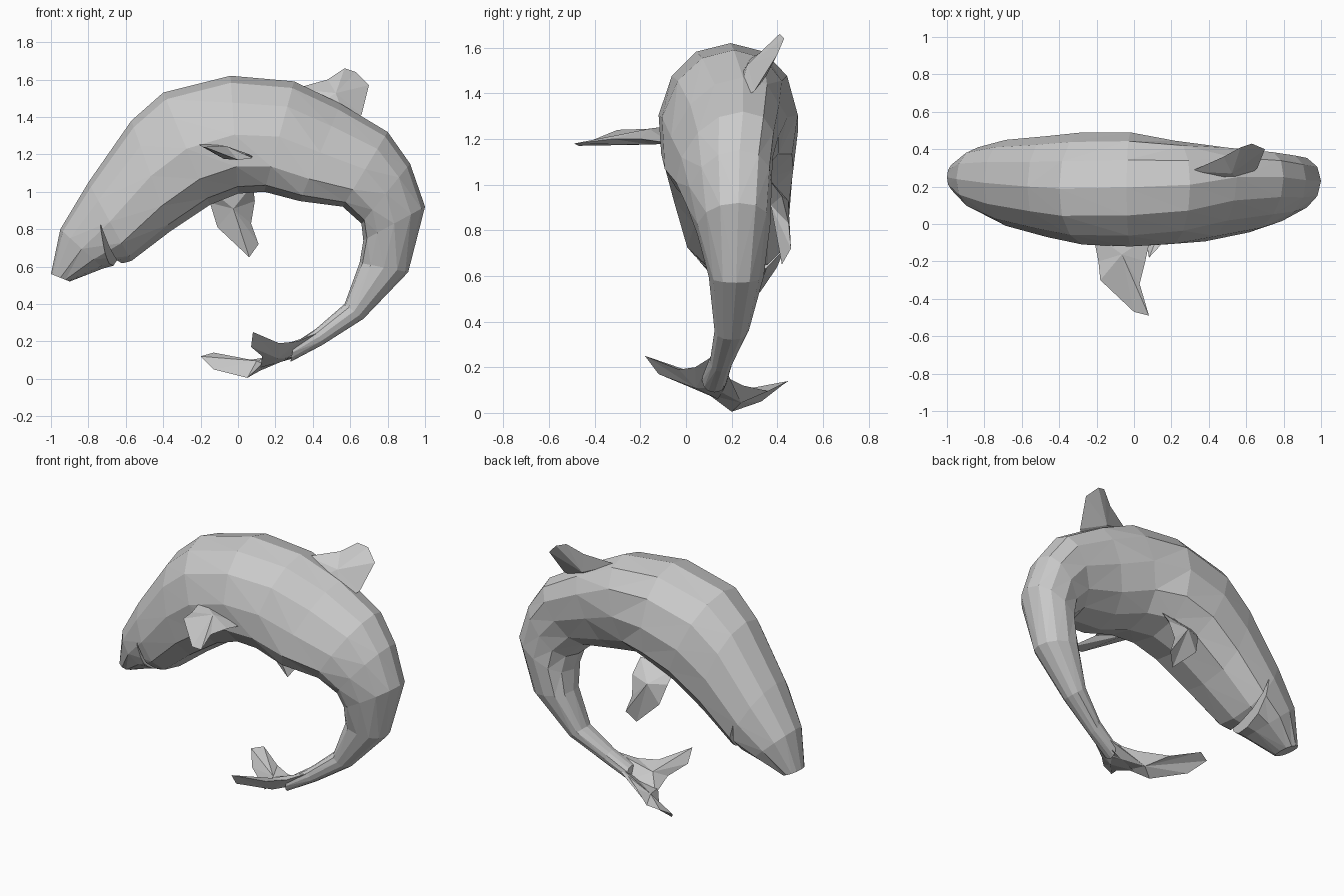
import bpy, bmesh
from math import sin, cos, pi, copysign
from mathutils import Vector

if "Cube" in bpy.data.objects:
    bpy.data.objects.remove(bpy.data.objects["Cube"])

grey = bpy.data.materials.new("whale grey")
grey.use_nodes = True
grey.diffuse_color = (0.6, 0.6, 0.6, 1)
grey.node_tree.nodes["Principled BSDF"].inputs["Base Color"].default_value = (0.6, 0.6, 0.6, 1)


def finish(bm, name):
    bmesh.ops.triangulate(bm, faces=[f for f in bm.faces if len(f.verts) > 3])
    bmesh.ops.recalc_face_normals(bm, faces=bm.faces)
    mesh = bpy.data.meshes.new(name)
    bm.to_mesh(mesh)
    bm.free()
    mesh.materials.append(grey)
    obj = bpy.data.objects.new(name, mesh)
    bpy.context.collection.objects.link(obj)
    return obj


def rounded(v):
    return copysign(abs(v) ** 0.88, v)


def sweep(name, stations, sides):
    """Skin rings from back line to belly line, a little wider at the belly."""
    bm = bmesh.new()
    rings = []
    for bx, bz, ix, iz, yc, half, lean in stations:
        back, belly = Vector((bx, yc + lean, bz)), Vector((ix, yc - lean, iz))
        mid, arm = (back + belly) / 2, (back - belly) / 2
        ring = []
        for k in range(sides):
            t = 2 * pi * k / sides
            width = half * rounded(cos(t)) * (1 - 0.12 * sin(t))
            ring.append(bm.verts.new(mid + arm * rounded(sin(t)) + Vector((0, width, 0))))
        rings.append(ring)
    for a, b in zip(rings, rings[1:]):
        for k in range(sides):
            n = (k + 1) % sides
            bm.faces.new((a[k], a[n], b[n], b[k]))
    bm.faces.new(rings[0])
    bm.faces.new(rings[-1])
    return finish(bm, name)


def fin(name, outline, hub, thick):
    """Sharp-edged blade: an outline fanned to a raised hub on both sides."""
    bm = bmesh.new()
    pts = [Vector(p) for p in outline]
    hub = Vector(hub)
    normal = Vector()
    for a, b in zip(pts, pts[1:] + pts[:1]):
        normal += (a - hub).cross(b - hub)
    normal.normalize()
    rim = [bm.verts.new(p) for p in pts]
    for side in (1, -1):
        top = bm.verts.new(hub + normal * thick * side)
        for a, b in zip(rim, rim[1:] + rim[:1]):
            bm.faces.new((a, b, top))
    return finish(bm, name)


# Body: back x, z, belly x, z, centre y, half width, sideways lean
body = sweep("body", [
    (-1.0, .56, -.9, .52, .25, .08, 0),
    (-.95, .8, -.72, .59, .24, .17, 0),
    (-.8, 1.05, -.57, .63, .22, .23, 0),
    (-.57, 1.38, -.36, .79, .2, .27, 0),
    (-.4, 1.53, -.15, .93, .19, .3, 0),
    (-.04, 1.62, 0, .99, .185, .305, .01),
    (.3, 1.59, .14, 1.0, .17, .275, .04),
    (.55, 1.47, .33, .95, .17, .235, .08),
    (.8, 1.32, .56, .92, .18, .2, .07),
    (.92, 1.15, .66, .83, .195, .18, .04),
    (1.0, .92, .67, .74, .21, .16, .02),
    (.91, .57, .65, .62, .22, .12, 0),
    (.67, .32, .57, .4, .2, .075, 0),
    (.45, .18, .42, .27, .155, .05, 0),
    (.28, .09, .3, .19, .125, .055, 0)], 12)

# Mouth: a narrow wedge cut slantwise across the jaw
bm = bmesh.new()
ends = [[bm.verts.new((x + .2 * y, y, z)) for x, z in ((-.74, .83), (-.7, .5), (-.62, .5))]
        for y in (-.3, .8)]
for k in range(3):
    n = (k + 1) % 3
    bm.faces.new((ends[0][k], ends[0][n], ends[1][n], ends[1][k]))
for end in ends:
    bm.faces.new(end)
cutter = finish(bm, "mouth_cutter")
cutter.hide_render = True
cut = body.modifiers.new("mouth", 'BOOLEAN')
cut.operation = 'DIFFERENCE'
cut.object = cutter
bpy.context.view_layer.objects.active = body
bpy.ops.object.modifier_apply(modifier=cut.name)
bpy.data.objects.remove(cutter)

# Fins
fin("dorsal_fin", [(.3, .28, 1.55), (.48, .36, 1.6), (.57, .41, 1.66), (.63, .43, 1.64),
                   (.7, .4, 1.57), (.66, .3, 1.41), (.58, .22, 1.36), (.4, .22, 1.45)],
    (.51, .31, 1.5), .05)
fin("right_flipper", [(-.22, -.05, 1.26), (-.19, -.2, 1.24), (-.18, -.3, 1.24),
                      (0, -.47, 1.17), (.08, -.49, 1.18), (.03, -.32, 1.2),
                      (.06, -.2, 1.2), (.09, -.06, 1.18)],
    (-.07, -.16, 1.21), .035)
fin("left_flipper", [(-.16, .34, 1.02), (-.15, .4, .94), (-.11, .43, .81), (.06, .42, .65),
                     (.11, .46, .72), (.07, .45, .83), (.09, .42, .95), (.08, .35, 1.04)],
    (-.03, .41, .92), .04)

# Tail flukes
fin("right_fluke", [(.44, .12, .25), (.32, .04, .2), (.22, -.03, .19), (.08, -.18, .25),
                    (.07, -.12, .17), (.13, 0, .12), (.12, .14, .06), (.3, .17, .11)],
    (.2, .06, .135), .035)
fin("left_fluke", [(.44, .16, .22), (.28, .19, .15), (.18, .25, .12), (.03, .36, .095),
                   (-.13, .45, .14), (-.2, .42, .12), (-.13, .33, .05), (.05, .2, .005),
                   (.13, .1, .08), (.3, .1, .12)],
    (.11, .23, .07), .03)
